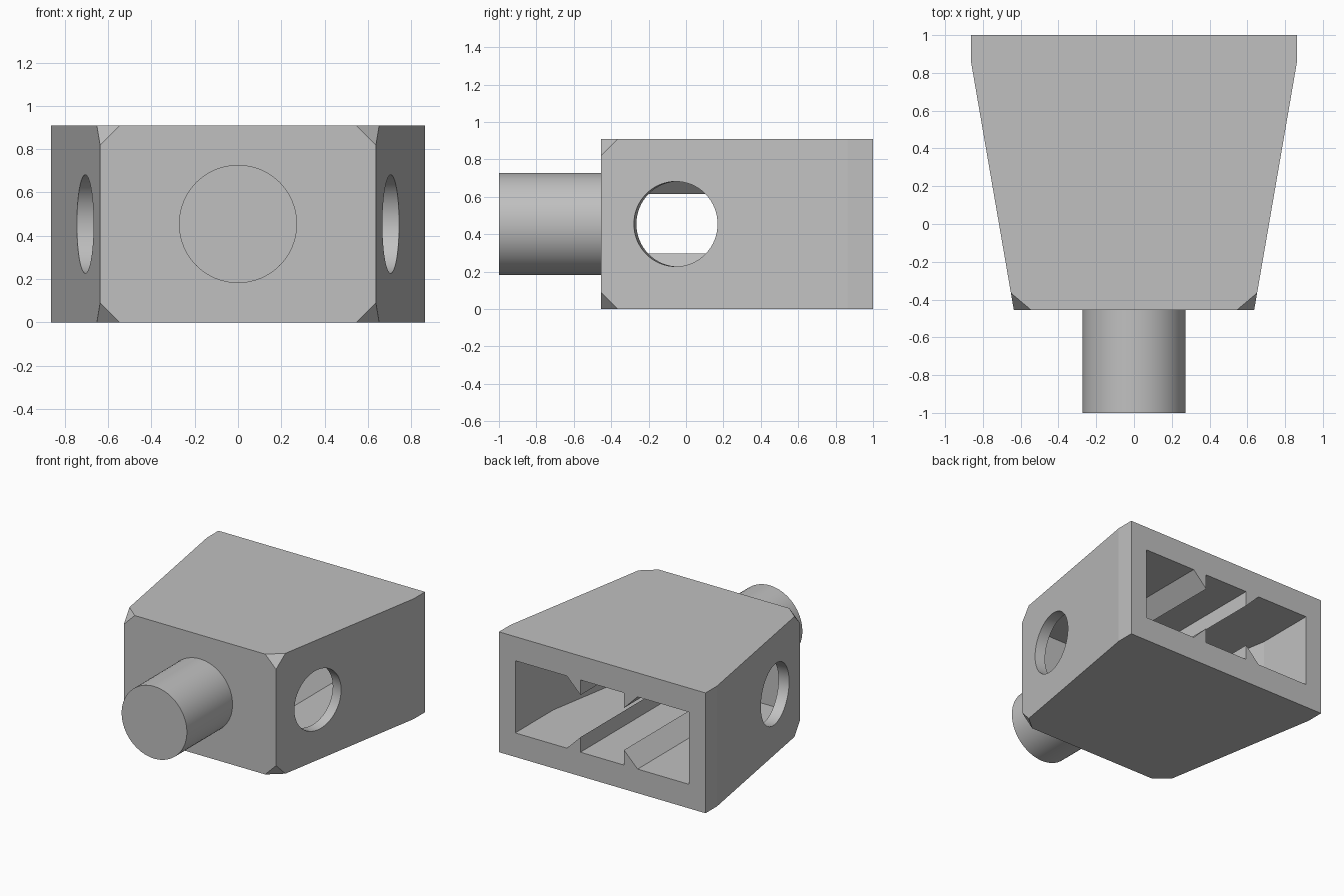
import bpy, bmesh, math
from mathutils import Vector, Matrix

if "Cube" in bpy.data.objects:
    bpy.data.objects.remove(bpy.data.objects["Cube"])

U = 1 / 11            # one design unit
H = 10 * U            # body height
FRONT = 1 - 16 * U    # front face of the body
MID = H / 2

grey = bpy.data.materials.new("light_grey")
grey.use_nodes = True
grey.diffuse_color = (0.53, 0.53, 0.53, 1)
grey.node_tree.nodes["Principled BSDF"].inputs["Base Color"].default_value = grey.diffuse_color


def add_object(name, bm):
    bmesh.ops.recalc_face_normals(bm, faces=bm.faces)
    mesh = bpy.data.meshes.new(name)
    bm.to_mesh(mesh)
    bm.free()
    mesh.materials.append(grey)
    ob = bpy.data.objects.new(name, mesh)
    bpy.context.collection.objects.link(ob)
    return ob


def prism(points, offset):
    """Polygon through 3D points, extruded along an offset vector."""
    bm = bmesh.new()
    face = bm.faces.new([bm.verts.new(p) for p in points])
    new = bmesh.ops.extrude_face_region(bm, geom=[face])["geom"]
    bmesh.ops.translate(bm, vec=offset, verts=[v for v in new if isinstance(v, bmesh.types.BMVert)])
    return bm


def cylinder(name, radius, start, end):
    start, end = Vector(start), Vector(end)
    axis = end - start
    bm = bmesh.new()
    turn = axis.to_track_quat("Z", "Y").to_matrix().to_4x4()
    bmesh.ops.create_cone(bm, cap_ends=True, segments=64, radius1=radius, radius2=radius,
                          depth=axis.length, matrix=Matrix.Translation((start + end) / 2) @ turn)
    return add_object(name, bm)


def plan(half, z):
    """Mirror a half outline (x, y) across x = 0."""
    return [(x, y, z) for x, y in half] + [(-x, y, z) for x, y in reversed(half)]


def activate(ob):
    bpy.ops.object.select_all(action="DESELECT")
    ob.select_set(True)
    bpy.context.view_layer.objects.active = ob


def cut(ob, cutter):
    mod = ob.modifiers.new("cut", "BOOLEAN")
    mod.operation = "DIFFERENCE"
    mod.solver = "EXACT"
    mod.object = cutter
    activate(ob)
    bpy.ops.object.modifier_apply(modifier=mod.name)
    bpy.data.objects.remove(cutter)


# Tapered body
corner = Vector((7 * U, FRONT, 0))
bend = Vector((9.5 * U, 1 - 1.5 * U, 0))
bm = prism(plan([corner[:2], bend[:2], (bend.x, 1)], 0), (0, 0, H))

# Clipped front corners, top and bottom
along = (bend - corner).normalized() * U
for sx in (1, -1):
    for z, inward in ((0, U), (H, -U)):
        c = Vector((sx * corner.x, FRONT, z))
        a = c + Vector((-sx * U, 0, 0))
        b = c + Vector((sx * along.x, along.y, 0))
        d = c + Vector((0, 0, inward))
        normal = (b - a).cross(d - a).normalized()
        if normal.dot(c - a) < 0:
            normal = -normal
        geom = bm.verts[:] + bm.edges[:] + bm.faces[:]
        made = bmesh.ops.bisect_plane(bm, geom=geom, plane_co=a, plane_no=normal, clear_outer=True)
        edges = [e for e in made["geom_cut"] if isinstance(e, bmesh.types.BMEdge)]
        bmesh.ops.edgeloop_fill(bm, edges=edges)
body = add_object("body", bm)

# Cavity open at the back, with walls following the taper
slope = (bend.x - corner.x) / (bend.y - corner.y)
inner_y, inner_x, end_y = 1 - 5 * U, 8 * U, FRONT + U
outline = [(inner_x - slope * (inner_y - end_y), end_y), (inner_x, inner_y), (inner_x, 1.1)]
cut(body, add_object("cavity_cutter", prism(plan(outline, 2 * U), (0, 0, 6 * U))))

# Round holes square to the slanted sides
hole_y = -0.055
hole_x = corner.x + slope * (hole_y - FRONT)
for sx in (1, -1):
    centre = Vector((sx * hole_x, hole_y, MID))
    out = Vector((sx, -slope, 0)).normalized()
    cut(body, cylinder("hole_cutter", 2.5 * U, centre - out * 0.16, centre + out * 0.1))

# Front peg
peg = cylinder("peg", 3 * U, (0, -1, MID), (0, FRONT, MID))

# Wedge rails along the cavity floor and ceiling
for side, sx in (("left", 1), ("right", -1)):
    for level, z, tip in (("lower", 2 * U, 1.25 * U), ("upper", 8 * U, -1.25 * U)):
        section = [(2 * U, z), (3.25 * U, z), (2 * U, z + tip)]
        pts = [(sx * x, end_y, h) for x, h in section]
        add_object(f"{level}_{side}_rail", prism(pts, (0, 1 - end_y, 0)))

for ob in (body, peg):
    activate(ob)
    bpy.ops.object.shade_smooth_by_angle(angle=math.radians(8))
